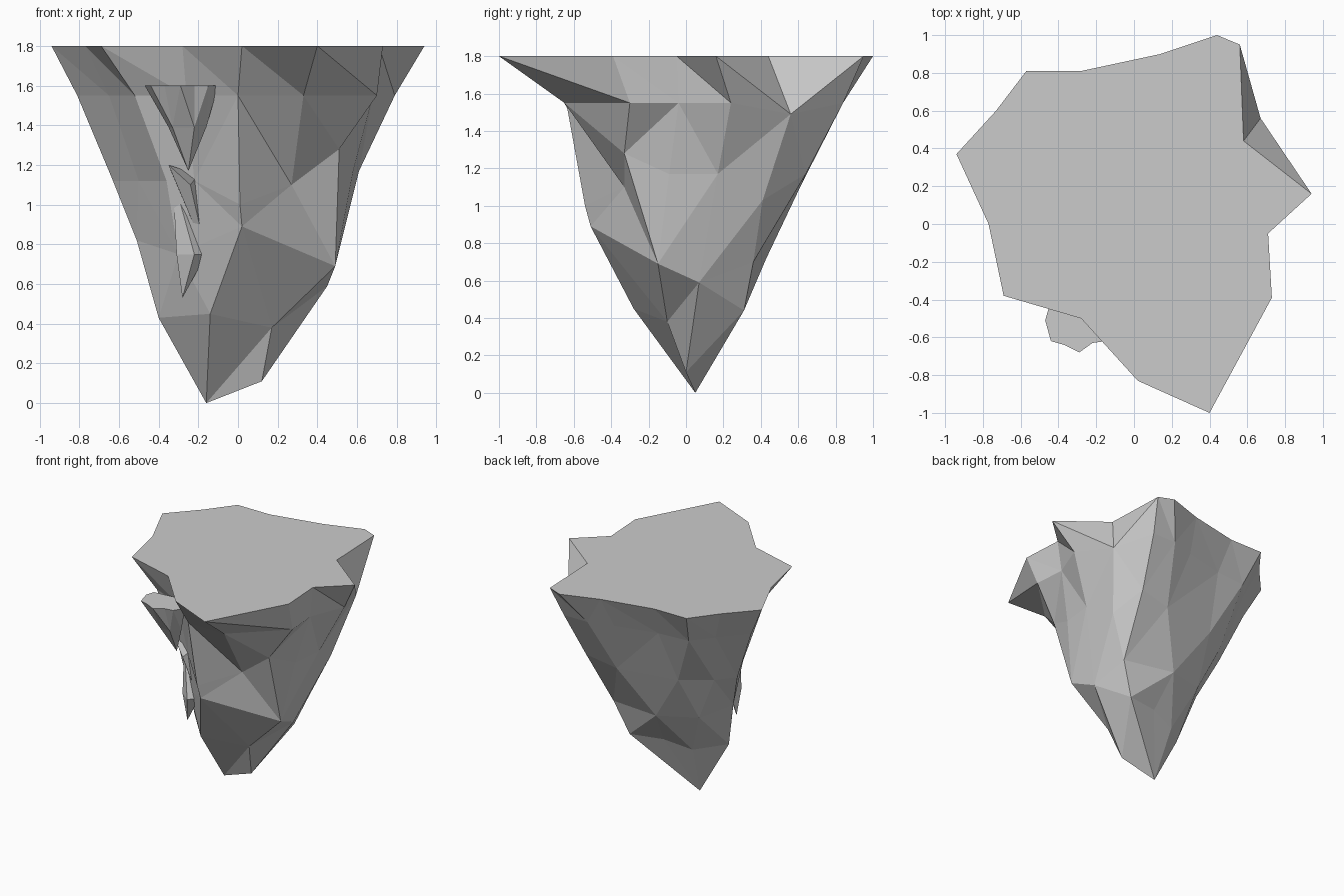
import bpy, bmesh
from mathutils import Vector

if "Cube" in bpy.data.objects:
    bpy.data.objects.remove(bpy.data.objects["Cube"])


def loft(name, rings, biases=(1, 1, 1, 1)):
    """Stitch closed rings of any point count with flat facets; cap the first, end in a point.
    A bias above 1 favours stepping along the lower ring first."""
    bm = bmesh.new()
    vr = [[bm.verts.new(p) for p in r] for r in rings]
    bm.faces.new(vr[0])
    for a, b, bias in zip(vr, vr[1:], biases + (1,)):
        i = j = 0
        n, m = len(a), len(b)
        if m == 1:
            for k in range(n):
                bm.faces.new((a[k], a[(k + 1) % n], b[0]))
            continue
        while i < n or j < m:
            p, q = a[i % n], b[j % m]
            pn, qn = a[(i + 1) % n], b[(j + 1) % m]
            if j == m or (i < n and bias * (pn.co - q.co).length <= (qn.co - p.co).length):
                bm.faces.new((p, pn, q))
                i += 1
            else:
                bm.faces.new((p, qn, q))
                j += 1
    bmesh.ops.recalc_face_normals(bm, faces=bm.faces)
    me = bpy.data.meshes.new(name)
    bm.to_mesh(me)
    bm.free()
    ob = bpy.data.objects.new(name, me)
    bpy.context.collection.objects.link(ob)
    return ob


def level(z, pts):
    """Points at height z; a third value overrides the height."""
    return [Vector((p[0], p[1], p[2] if len(p) > 2 else z)) for p in pts]


# floating rock: flat top outline, then shrinking ragged levels down to the tip
top = level(1.8, [(.56, .95), (.44, 1), (.14, .9), (-.28, .81), (-.57, .81), (-.73, .6),
                  (-.94, .37), (-.77, 0), (-.69, -.38), (-.28, -.5), (.02, -.83),
                  (.4, -1), (.73, -.39), (.71, -.05), (.94, .16), (.58, .44)])
shoulder = level(1.55, [(.67, .56, 1.49), (.51, .84), (.3, .84), (.1, .78),
                        (-.24, .7), (-.5, .68), (-.63, .52), (-.81, .32), (-.65, 0),
                        (-.52, -.3), (-.26, -.41), (0, -.64), (.33, -.65),
                        (.7, -.3), (.68, -.04), (.79, .24)])
waist = level(1.12, [(.55, .41, 1.03), (.45, .64, 1.17), (.19, .62),
                     (-.3, .53), (-.52, .38), (-.63, .24), (-.5, -.02),
                     (-.36, -.25), (-.22, -.33), (.01, -.54, 1.0),
                     (.27, -.33, 1.1), (.51, -.33, 1.28), (.58, -.09, 1.17),
                     (.61, .17, 1.17)])
lower = level(.75, [(.45, .07, .59), (.4, .36, .7), (-.03, .43, .72), (-.35, .33),
                    (-.51, .12, .82), (-.3, -.2), (.02, -.51, .89), (.49, -.15, .69)])
foot = level(.43, [(.17, -.1, .38), (.12, 0, .11), (.29, .31, .44), (.02, .26, .45),
                   (-.2, .2, .4), (-.4, .02), (-.14, -.28, .45)])
loft("floating_rock", [top, shoulder, waist, lower, foot, level(0, [(-.16, .05)])],
     (1.5, 1, 1, 1))

# small ledge boulder hanging off the front left
ledge = level(1.6, [(-.1, -.54), (-.24, -.42), (-.45, -.44), (-.47, -.51), (-.44, -.62),
                    (-.37, -.64), (-.29, -.68), (-.22, -.63), (-.15, -.62)])
ledge_mid = level(1.39, [(-.16, -.5), (-.25, -.38), (-.35, -.45), (-.33, -.54), (-.22, -.56)])
loft("ledge_boulder", [ledge, ledge_mid, level(1.17, [(-.25, -.43)])])

# thin shard below the ledge
shard = level(1.15, [(-.2, -.3), (-.33, -.22), (-.35, -.31, 1.2), (-.24, -.37, 1.1)])
shard_mid = level(.75, [(-.16, -.28), (-.27, -.18), (-.31, -.27), (-.22, -.34)])
loft("hanging_shard", [shard, shard_mid, level(.53, [(-.28, -.25)])])
